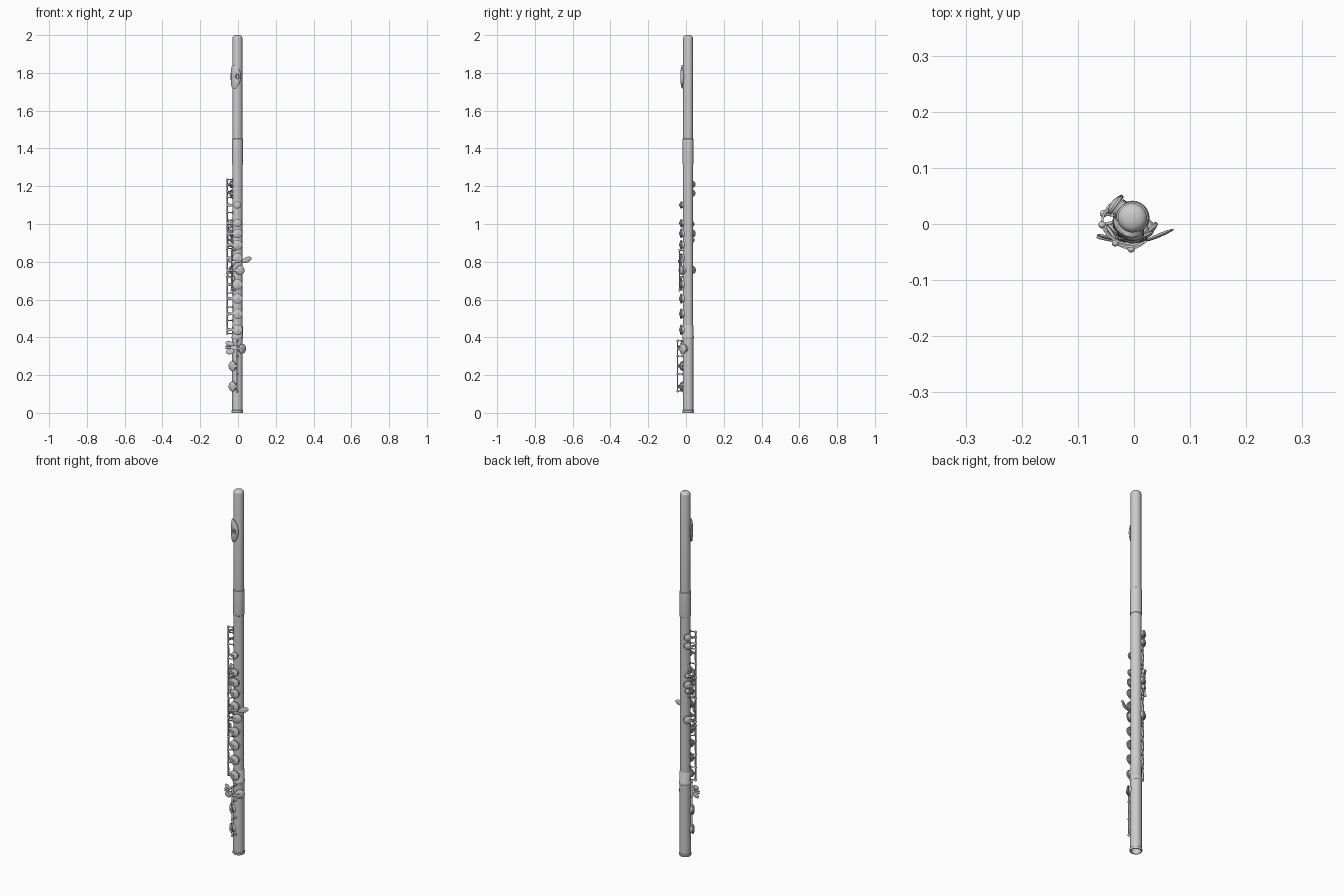
import bpy, bmesh
from math import sin, cos, radians, pi
from mathutils import Matrix, Vector

if "Cube" in bpy.data.objects:
    bpy.data.objects.remove(bpy.data.objects["Cube"])

CX, CY = -0.003, 0.011          # axis of the tube
R_TUBE = 0.027


def finish(name, bm, angle=35):
    bmesh.ops.remove_doubles(bm, verts=bm.verts, dist=1e-6)
    bmesh.ops.recalc_face_normals(bm, faces=bm.faces)
    me = bpy.data.meshes.new(name)
    bm.to_mesh(me)
    bm.free()
    ob = bpy.data.objects.new(name, me)
    bpy.context.collection.objects.link(ob)
    bpy.ops.object.select_all(action='DESELECT')
    ob.select_set(True)
    bpy.context.view_layer.objects.active = ob
    bpy.ops.object.shade_smooth_by_angle(angle=radians(angle))
    return ob


def frame(deg, z):
    """Local x = tangent, y = world up, z = outward from the tube."""
    a = radians(deg)
    m = Matrix(((-sin(a), 0, cos(a), CX), (cos(a), 0, sin(a), CY), (0, 1, 0, z), (0, 0, 0, 1)))
    return m


def polar(deg, r, z):
    a = radians(deg)
    return Vector((CX + r * cos(a), CY + r * sin(a), z))


def spin(bm, profile, matrix, seg=24):
    rings = [[bm.verts.new(matrix @ Vector((r * cos(2 * pi * i / seg), r * sin(2 * pi * i / seg), h)))
              for i in range(seg)] if r > 0 else [bm.verts.new(matrix @ Vector((0, 0, h)))]
             for r, h in profile]
    for a, b in zip(rings, rings[1:]):
        for i in range(seg):
            j = (i + 1) % seg
            f = [a[i % len(a)], a[j % len(a)], b[j % len(b)], b[i % len(b)]]
            bm.faces.new(list(dict.fromkeys(f)))


def lathe(name, profile, matrix, seg=24):
    bm = bmesh.new()
    spin(bm, profile, matrix, seg)
    return finish(name, bm)


def cup(name, deg, z, R, h=0.033):
    """Padded key cup over a short tone hole."""
    bm = bmesh.new()
    m = frame(deg, z)
    spin(bm, [(R * .8, .02), (R * .8, h - .001)], m)
    spin(bm, [(0, h), (R * .92, h), (R, h + .002), (R, h + .006), (R * .75, h + .009),
              (R * .3, h + .012), (0, h + .0125)], m)
    finish(name, bm)


def rod(name, deg, r, z0, z1, posts, thick=0.0035):
    """Hinge rod with ball-topped posts."""
    p = polar(deg, r, 0)
    lathe(name, [(0, z0), (thick, z0), (thick, z1), (0, z1)], Matrix.Translation(p), 12)
    bm = bmesh.new()
    b = 0.0065
    for z in posts:
        ball = [(b * sin(t * pi / 8), r - b * cos(t * pi / 8)) for t in range(2, 9)]
        ball[-1] = (0, r + b)
        spin(bm, [(.008, .024), (.008, .029), (.003, .031), (.0025, r - b)] + ball, frame(deg, z), 14)
    finish(name + "_posts", bm)


def arm(name, d0, r0, z0, d1, r1, z1, w0=.009, w1=.004, n=8):
    """Curved tapering key arm running round the tube."""
    bm = bmesh.new()
    rings = []
    for i in range(n + 1):
        t = i / n
        d, r, z, w = (a + (b - a) * t for a, b in ((d0, d1), (r0, r1), (z0, z1), (w0, w1)))
        rings.append([bm.verts.new(polar(d, r + a * .002, z + b * w))
                      for a, b in ((-1, -1), (1, -1), (1, 1), (-1, 1))])
    for a, b in zip(rings, rings[1:]):
        for i in range(4):
            bm.faces.new((a[i], a[(i + 1) % 4], b[(i + 1) % 4], b[i]))
    bm.faces.new(rings[0])
    bm.faces.new(rings[-1])
    finish(name, bm)


def leaf(name, deg, z, h, x0, x1, width, turn=0):
    """Flat oval touch piece."""
    bm = bmesh.new()
    m = (frame(deg, z) @ Matrix.Translation(((x0 + x1) / 2, 0, h)) @ Matrix.Rotation(radians(turn), 4, 'Z')
         @ Matrix.Diagonal(((x1 - x0) / 2, width / 2, .0035, 1)))
    bmesh.ops.create_uvsphere(bm, u_segments=24, v_segments=10, radius=1, matrix=m)
    finish(name, bm, 60)


AXIS = Matrix.Translation((CX, CY, 0))

# Tube: head joint, barrel, body and foot
lathe("head_joint", [(.026, 1.44), (.026, 1.985), (.0245, 1.991), (.018, 1.997), (.009, 1.9995), (0, 2.0)], AXIS, 48)
lathe("barrel", [(.026, 1.452), (.0285, 1.45), (.029, 1.445), (.029, 1.32), (.0285, 1.315), (.026, 1.313)], AXIS, 48)
lathe("body_tube", [(.027, .40), (.027, 1.32)], AXIS, 48)
lathe("foot_joint", [(0, .3), (.0245, .3), (.0245, 0), (.029, 0), (.0305, .003), (.0305, .012),
                     (.028, .015), (.028, .39), (.0295, .392), (.0305, .396), (.0305, .404),
                     (.0295, .408), (.0283, .41), (.0283, .46), (.027, .462)], AXIS, 48)

# Lip plate wrapped round the head joint, with the blow hole
bm = bmesh.new()
rings = []
for s, r in ((.2, .0262), (.2, .039), (.24, .041), (.45, .0405), (.7, .0385), (.9, .036), (1, .034), (1, .0315), (.9, .026)):
    mid = 270 - 30 * max(0, s - .2) / .8
    rings.append([bm.verts.new(polar(mid + s * 62 * cos(p), r, 1.78 + s * .063 * sin(p)))
                  for p in (2 * pi * i / 48 for i in range(48))])
for a, b in zip(rings, rings[1:]):
    for i in range(48):
        j = (i + 1) % 48
        bm.faces.new((a[i], a[j], b[j], b[i]))
finish("lip_plate", bm, 45)

# Main hinge rods
MAIN, MR = 193, .0555
rod("upper_rod", MAIN, MR, .735, 1.235, (1.235, 1.205, 1.172, 1.14, 1.06, .985, .87, .74))
rod("lower_rod", MAIN, MR, .42, .73, (.72, .635, .56, .49, .42))
rod("lever_rod", 236, .054, .65, .86, (.65, .755, .86), .003)
rod("rear_rod", 172, .052, .88, 1.02, (.88, 1.02), .003)

# Front key cups with arms to the main rod
front = [(1.10, .019), (1.005, .021), (.95, .025), (.89, .026), (.82, .026),
         (.68, .027), (.605, .027), (.525, .027), (.44, .027)]
for i, (z, R) in enumerate(front):
    cup(f"front_key_{i}", 270, z, R)
    arm(f"front_arm_{i}", MAIN, MR, z, 268, .045, z)
    sleeve = polar(MAIN, MR, z)
    lathe(f"rod_sleeve_{i}", [(0, -.02), (.0048, -.02), (.0048, .02), (0, .02)], Matrix.Translation(sleeve), 12)
cup("offset_key", 292, .755, .025)
arm("offset_arm", MAIN, MR, .755, 288, .046, .755)

# Rear key cups
for i, (z, R) in enumerate([(1.21, .019), (1.163, .019), (1.0, .013), (.95, .021), (.915, .013), (.757, .022)]):
    cup(f"rear_key_{i}", 144, z, R, .034)
    arm(f"rear_arm_{i}", MAIN, MR, z, 146, .045, z, .006)

# Thumb and side levers
leaf("side_lever", 293, .81, .0475, .004, .062, .03, 22)
arm("side_lever_arm", 236, .054, .80, 296, .048, .805, .006, .006)
leaf("left_lever", 215, .985, .046, -.018, .018, .018, 30)
arm("left_lever_arm", MAIN, MR, .96, 215, .046, .98, .006)
for i, z in enumerate((.71, .79)):
    leaf(f"trill_touch_{i}", 238, z, .045, -.016, .016, .022, 60)
    arm(f"trill_arm_{i}", MAIN, MR, z + .02, 240, .046, z, .005)

# Foot joint mechanism
FOOT, FR = 268, .0555
rod("foot_rod", FOOT, FR, .11, .385, (.115, .205, .30, .382), .003)
for i, z in enumerate((.248, .14)):
    cup(f"foot_key_{i}", 225, z, .026, .034)
    arm(f"foot_arm_{i}", FOOT, FR, z, 227, .046, z)
cup("foot_side_key", 313, .34, .026)
arm("foot_side_arm", FOOT, FR, .34, 311, .045, .34)
leaf("foot_touch_upper", 258, .367, .043, -.056, -.008, .024, -12)
leaf("foot_touch_lower", 258, .325, .043, -.054, -.008, .03, 8)
arm("foot_touch_arm", FOOT, FR, .345, 228, .053, .345, .012, .01)
for i, z in enumerate((.342, .352)):
    m = frame(258, z) @ Matrix.Translation((-.055, 0, .045)) @ Matrix.Rotation(pi / 2, 4, 'Y')
    lathe(f"foot_roller_{i}", [(0, 0), (.003, 0), (.0045, .004), (.0045, .028), (.003, .032), (0, .032)], m, 14)
